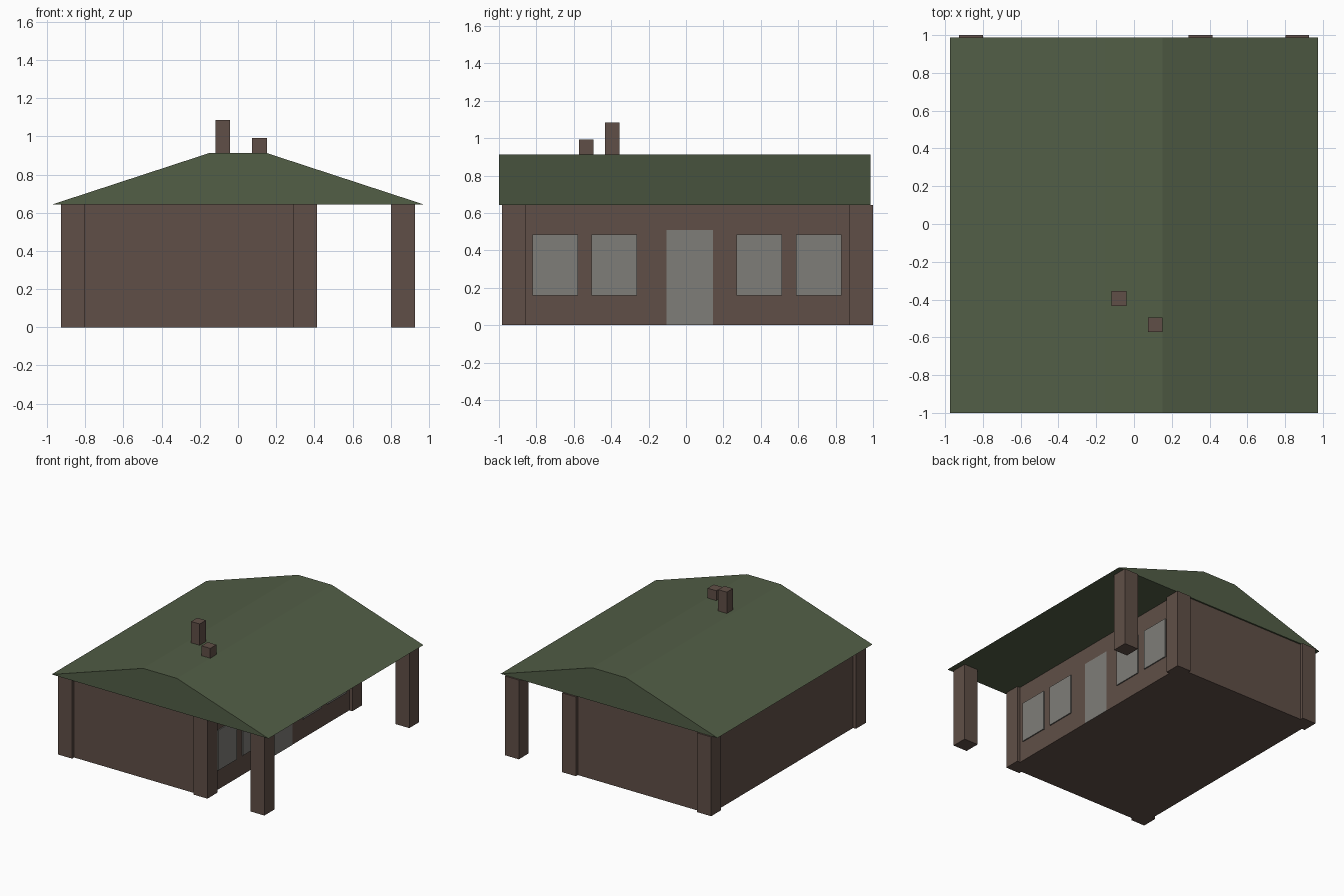
import bpy, bmesh

if "Cube" in bpy.data.objects:
    bpy.data.objects.remove(bpy.data.objects["Cube"])


def material(name, rgb):
    """Flat colour from sRGB 0-255 values."""
    lin = [((c / 255 + 0.055) / 1.055) ** 2.4 for c in rgb]
    m = bpy.data.materials.new(name)
    m.diffuse_color = (*lin, 1)
    m.use_nodes = True
    m.node_tree.nodes["Principled BSDF"].inputs["Base Color"].default_value = m.diffuse_color
    return m


brown = material("brown_wall", (96, 79, 71))
green = material("green_roof", (82, 94, 70))
grey = material("grey_glass", (126, 125, 120))


def finish(name, bm, mat):
    bmesh.ops.recalc_face_normals(bm, faces=bm.faces)
    me = bpy.data.meshes.new(name)
    bm.to_mesh(me)
    bm.free()
    me.materials.append(mat)
    ob = bpy.data.objects.new(name, me)
    bpy.context.collection.objects.link(ob)
    return ob


def box(name, x, y, z, mat):
    """Box from (min, max) ranges on each axis."""
    bm = bmesh.new()
    bmesh.ops.create_cube(bm, size=1)
    for v in bm.verts:
        v.co = [r[0] if c < 0 else r[1] for c, r in zip(v.co, (x, y, z))]
    return finish(name, bm, mat)


EAVE, RIDGE = 0.643, 0.912
WALL_X = 0.388

# Main house block, set back slightly from the corner pillars
box("house_walls", (-0.90, WALL_X), (-0.96, 0.975), (0, EAVE), brown)

# Corner pillars of the house and the two porch posts
for label, x in (("left", -0.926), ("middle", 0.289), ("porch", 0.801)):
    for end, y in (("front", -0.985), ("back", 0.873)):
        box(f"{label}_{end}_pillar", (x, x + 0.126), (y, y + 0.127), (0, EAVE), brown)

# Roof: flat-topped gable profile extruded along y
bm = bmesh.new()
profile = [(-0.974, EAVE), (0.974, EAVE), (0.152, RIDGE), (-0.152, RIDGE)]
face = bm.faces.new([bm.verts.new((x, -1.0, z)) for x, z in profile])
ext = bmesh.ops.extrude_face_region(bm, geom=[face], use_keep_orig=True)
bmesh.ops.translate(bm, vec=(0, 1.987, 0),
                    verts=[g for g in ext["geom"] if isinstance(g, bmesh.types.BMVert)])
finish("roof", bm, green)

# Chimneys
box("tall_chimney", (-0.118, -0.041), (-0.433, -0.355), (0.905, 1.085), brown)
box("short_chimney", (0.074, 0.152), (-0.573, -0.494), (0.905, 0.992), brown)

# Windows and door on the porch side
for i, y in enumerate((-0.82, -0.505, 0.27, 0.588)):
    box(f"window_{i + 1}", (WALL_X, WALL_X + 0.009), (y, y + 0.243), (0.16, 0.486), grey)
box("door", (WALL_X, WALL_X + 0.002), (-0.105, 0.145), (0, 0.51), grey)
